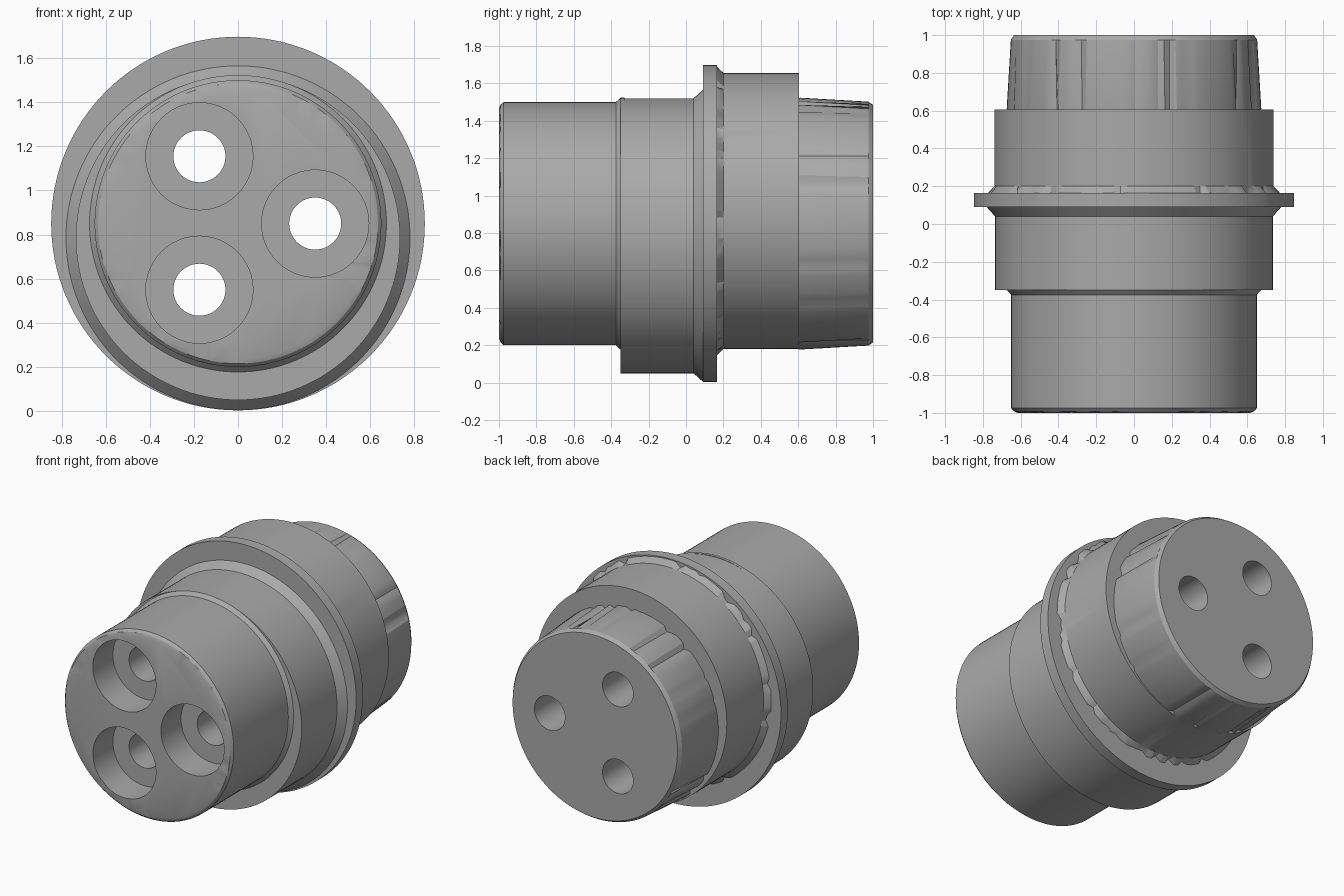
import bpy, bmesh, math, random

random.seed(4)
if "Cube" in bpy.data.objects:
    bpy.data.objects.remove(bpy.data.objects["Cube"])

AXIS_Z = 0.85      # height of the main axis
SEGMENTS = 128

grey = bpy.data.materials.new("moulded grey")
grey.use_nodes = True
colour = (0.40, 0.40, 0.40, 1)
grey.diffuse_color = colour
grey.node_tree.nodes["Principled BSDF"].inputs["Base Color"].default_value = colour


def loft(name, rings, centre=(0, AXIS_Z), segments=SEGMENTS, closed=False):
    """Loft circles along y; each ring is (y, radius, [centre height], [chip depth])."""
    bm = bmesh.new()
    loops = []
    for y, radius, *extra in rings:
        height = extra[0] if extra else centre[1]
        chip = extra[1] if len(extra) > 1 else 0
        loop = []
        for i in range(segments):
            a = math.tau * i / segments
            r = radius
            if chip and random.random() < 0.3:
                r -= chip * random.random()
            loop.append(bm.verts.new((centre[0] + r * math.cos(a), y,
                                      height + r * math.sin(a))))
        loops.append(loop)
    pairs = list(zip(loops, loops[1:]))
    if closed:
        pairs.append((loops[-1], loops[0]))
    else:
        bm.faces.new(loops[0])
        bm.faces.new(loops[-1])
    for a, b in pairs:
        for i in range(segments):
            j = (i + 1) % segments
            bm.faces.new((a[i], a[j], b[j], b[i]))
    bmesh.ops.recalc_face_normals(bm, faces=bm.faces)
    mesh = bpy.data.meshes.new(name)
    bm.to_mesh(mesh)
    bm.free()
    mesh.materials.append(grey)
    obj = bpy.data.objects.new(name, mesh)
    bpy.context.collection.objects.link(obj)
    return obj


def select(obj):
    bpy.ops.object.select_all(action="DESELECT")
    obj.select_set(True)
    bpy.context.view_layer.objects.active = obj


# Core running the full length, with chipped front rim and fluted rear plug
core = loft("core_barrel", [
    (-1.0, 0.615, AXIS_Z, 0.09),
    (-0.992, 0.635),
    (-0.975, 0.65),
    (-0.37, 0.65),
    (0.5, 0.65),
    (0.61, 0.674, AXIS_Z, 0.035),
    (0.975, 0.652),
    (1.0, 0.635),
])

# Three stepped pin holes bored right through the core
for n, (x, z) in enumerate([(-0.175, 1.155), (-0.175, 0.55), (0.35, 0.85)]):
    cutter = loft(f"hole_cutter_{n}", [(-1.2, 0.243), (-0.78, 0.243),
                                       (-0.78, 0.118), (1.2, 0.118)],
                  centre=(x, z), segments=48)
    cutter.hide_render = True
    bore = core.modifiers.new("bore", "BOOLEAN")
    bore.operation = "DIFFERENCE"
    bore.solver = "EXACT"
    bore.object = cutter
    select(core)
    bpy.ops.object.modifier_apply(modifier=bore.name)
    bpy.data.objects.remove(cutter)

# Collars sit around the core, two of them off centre
LOW, HIGH, INNER = 0.785, 0.918, 0.62
parts = [core]
parts.append(loft("front_lip", [
    (-0.375, INNER), (-0.375, 0.65), (-0.35, 0.673), (-0.33, 0.673), (-0.33, INNER),
], closed=True))
parts.append(loft("front_collar", [
    (-0.35, INNER), (-0.35, 0.735, LOW), (0.04, 0.735, LOW),
    (0.09, 0.78, LOW), (0.12, 0.78, LOW), (0.12, INNER),
], closed=True))
parts.append(loft("flange", [
    (0.09, INNER), (0.09, 0.847), (0.165, 0.847), (0.165, INNER),
], closed=True))
parts.append(loft("rear_collar", [
    (0.14, INNER), (0.14, 0.772, HIGH), (0.165, 0.772, HIGH, 0.035),
    (0.2, 0.738, HIGH), (0.605, 0.738, HIGH), (0.605, INNER),
], closed=True))

for obj in parts:
    select(obj)
    bpy.ops.object.shade_smooth_by_angle(angle=math.radians(25))
